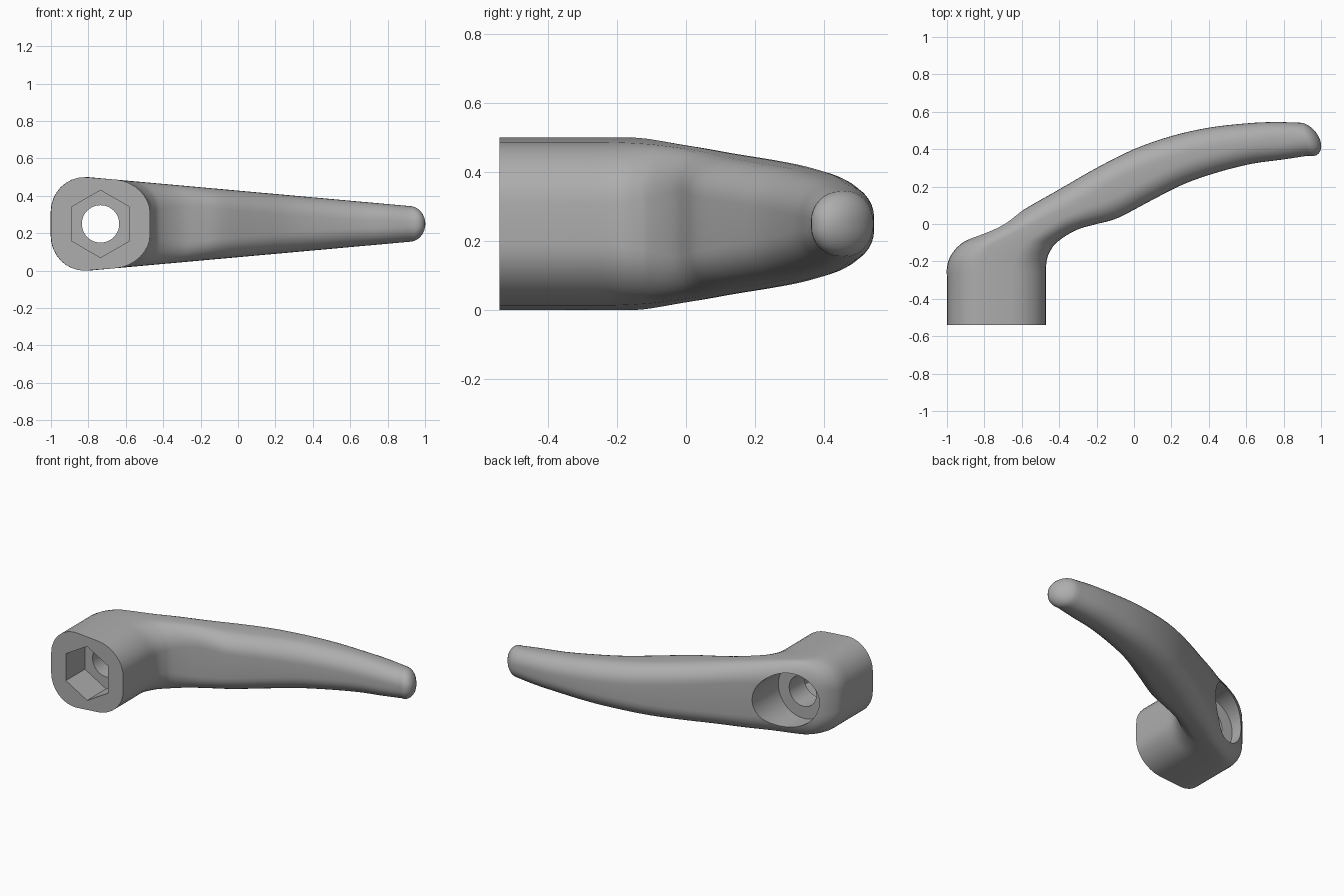
import bpy, bmesh
from math import pi, sin, cos
from mathutils import Vector

cube = bpy.data.objects.get("Cube")
if cube:
    bpy.data.objects.remove(cube, do_unlink=True)

grey = bpy.data.materials.new("cast_grey")
grey.use_nodes = True
grey.diffuse_color = (0.42, 0.42, 0.42, 1)
grey.node_tree.nodes["Principled BSDF"].inputs["Base Color"].default_value = (0.42, 0.42, 0.42, 1)

MID = 0.25          # height of the lever's centre plane
HOLE_X = -0.735     # axis of the bore

# Stations along the lever: back edge x, y, front edge x, y, corner radius
stations = [
    (-1.00, -0.54, -0.47, -0.54, 0.18),
    (-1.00, -0.32, -0.47, -0.33, 0.18),
    (-1.00, -0.23, -0.47, -0.23, 0.18),
    (-0.98, -0.17, -0.463, -0.18, 0.17),
    (-0.93, -0.11, -0.445, -0.14, 0.16),
    (-0.85, -0.065, -0.42, -0.105, 0.15),
    (-0.70, 0.01, -0.36, -0.06, 0.13),
    (-0.55, 0.10, -0.29, -0.025, 0.115),
    (-0.40, 0.185, -0.20, 0.00, 0.11),
    (-0.20, 0.30, -0.085, 0.033, 0.11),
    (0.00, 0.40, 0.10, 0.13, 0.11),
    (0.20, 0.47, 0.27, 0.215, 0.11),
    (0.40, 0.515, 0.45, 0.277, 0.105),
    (0.60, 0.538, 0.63, 0.322, 0.10),
    (0.75, 0.545, 0.79, 0.344, 0.09),
    (0.90, 0.541, 0.93, 0.365, 0.085),
]


def half_height(x):
    return MID - 0.09 * max(0, x + 0.8)


def smooth_path(rows, steps):
    """Catmull-Rom interpolation of the stations."""
    rows = [Vector(r) for r in rows]
    out = []
    for i in range(len(rows) - 1):
        a, b = rows[max(i - 1, 0)], rows[i]
        c, d = rows[i + 1], rows[min(i + 2, len(rows) - 1)]
        for s in range(steps):
            t = s / steps
            out.append(b + (c - a) * (t / 2) + (2 * a - 5 * b + 4 * c - d) * (t * t / 2)
                       + (3 * b - a - 3 * c + d) * (t ** 3 / 2))
    return out + [rows[-1]]


def section(row, scale=1.0, shift=Vector((0, 0))):
    """Rounded rectangle across the lever, tapered in height along x."""
    back, front = Vector(row[0:2]), Vector(row[2:4])
    centre = (back + front) / 2
    across = (front - back).normalized()
    w = (front - back).length / 2
    h = half_height(centre.x)
    r = min(row[4], w * 0.98, h * 0.98)
    pts = []
    for k, (su, sv) in enumerate([(1, 1), (-1, 1), (-1, -1), (1, -1)]):
        for j in range(9):
            a = (k + j / 8) * pi / 2
            u = su * (w - r) + r * cos(a)
            v = sv * (h - r) + r * sin(a)
            p = centre + across * u
            z = v * half_height(p.x) / h
            p = centre + across * u * scale + shift
            pts.append((p.x, p.y, MID + z * scale))
    return pts


# Lever body: hub, arm and domed tip as one loft
rings = [section(row) for row in smooth_path(stations, 4)]
for k in range(1, 8):
    a = k / 8 * pi / 2
    rings.append(section(stations[-1], cos(a), Vector((0.085, -0.022)) * sin(a)))

bm = bmesh.new()
loops = [[bm.verts.new(p) for p in ring] for ring in rings]
n = len(loops[0])
for a, b in zip(loops, loops[1:]):
    for i in range(n):
        j = (i + 1) % n
        bm.faces.new((a[i], a[j], b[j], b[i]))
bm.faces.new(loops[0])
tip = bm.verts.new((1.0, 0.431, MID))
for i in range(n):
    bm.faces.new((loops[-1][i], loops[-1][(i + 1) % n], tip))
bmesh.ops.recalc_face_normals(bm, faces=bm.faces)
mesh = bpy.data.meshes.new("lever_body")
bm.to_mesh(mesh)
bm.free()
lever = bpy.data.objects.new("lever_body", mesh)
bpy.context.collection.objects.link(lever)
mesh.materials.append(grey)


def bore(name, sides, radius, y0, y1):
    """Cut a straight hole along y through the hub."""
    bpy.ops.mesh.primitive_cylinder_add(
        vertices=sides, radius=radius, depth=y1 - y0,
        location=(HOLE_X, (y0 + y1) / 2, MID), rotation=(pi / 2, 0, 0))
    cutter = bpy.context.object
    cutter.name = name
    cutter.hide_render = True
    cutter.data.materials.append(grey)
    mod = lever.modifiers.new(name, 'BOOLEAN')
    mod.operation = 'DIFFERENCE'
    mod.solver = 'EXACT'
    mod.object = cutter
    bpy.ops.object.select_all(action='DESELECT')
    lever.select_set(True)
    bpy.context.view_layer.objects.active = lever
    bpy.ops.object.modifier_apply(modifier=name)
    bpy.data.objects.remove(cutter, do_unlink=True)


# Hexagon socket in front, round counterbore behind, hole through both
bore("hex_socket", 6, 0.18, -0.7, -0.34)
bore("counterbore", 48, 0.18, -0.18, 0.5)
bore("through_hole", 48, 0.10, -0.8, 0.6)

bpy.ops.object.shade_smooth_by_angle(angle=pi / 6)
